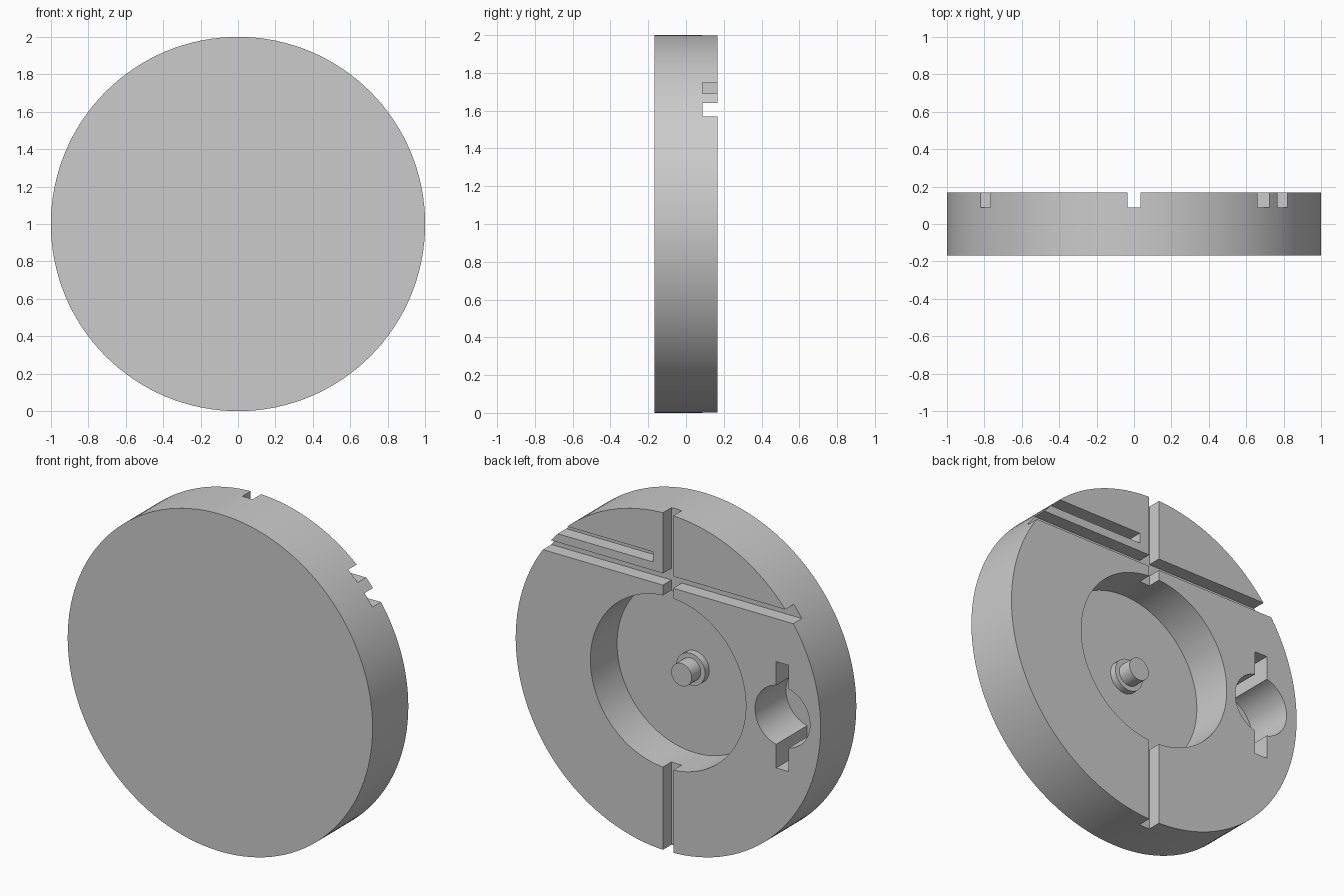
import bpy
from math import pi, radians
from mathutils import Matrix, Vector

if "Cube" in bpy.data.objects:
    bpy.data.objects.remove(bpy.data.objects["Cube"])

HALF = 0.1675        # half the disc thickness
BACK = HALF + 0.05   # cutters overshoot the back face

grey = bpy.data.materials.new("plain_grey")
grey.use_nodes = True
colour = (0.6, 0.6, 0.6, 1)
grey.diffuse_color = colour
grey.node_tree.nodes["Principled BSDF"].inputs["Base Color"].default_value = colour


def cylinder(name, radius, y0, y1, x=0, sides=128):
    """Cylinder along y, centred at height 1."""
    bpy.ops.mesh.primitive_cylinder_add(vertices=sides, radius=radius, depth=y1 - y0)
    ob = bpy.context.object
    ob.name = name
    ob.data.transform(Matrix.Translation((x, (y0 + y1) / 2, 1)) @ Matrix.Rotation(pi / 2, 4, "X"))
    ob.data.materials.append(grey)
    return ob


def box(name, low, high):
    """Box between two opposite corners."""
    bpy.ops.mesh.primitive_cube_add(size=1)
    ob = bpy.context.object
    ob.name = name
    low, high = Vector(low), Vector(high)
    size = high - low
    ob.data.transform(Matrix.Translation((low + high) / 2) @ Matrix.Diagonal((*size, 1)))
    ob.data.materials.append(grey)
    return ob


def smooth(ob):
    bpy.ops.object.select_all(action="DESELECT")
    ob.select_set(True)
    bpy.context.view_layer.objects.active = ob
    bpy.ops.object.shade_smooth_by_angle(angle=radians(30))


# Main disc
disc = cylinder("disc_body", 1, -HALF, HALF)

# Recesses in the back: round pocket, grooves, keyhole
groove = HALF - 0.08
pocket = HALF - 0.25
deep = HALF - 0.29
cutters = [
    cylinder("pocket_cutter", 0.51, pocket, BACK),
    box("vertical_groove_cutter", (-0.034, groove, -0.1), (0.034, BACK, 2.1)),
    box("long_groove_cutter", (-1.1, groove, 1.57), (1.1, BACK, 1.64)),
    box("short_groove_cutter", (0.1, groove, 1.69), (1.1, BACK, 1.75)),
    cylinder("keyhole_cutter", 0.18, deep, BACK, x=-0.75, sides=64),
    box("keyhole_slot_cutter", (-0.791, deep, 0.685), (-0.709, BACK, 1.315)),
]
for cutter in cutters:
    bpy.ops.object.select_all(action="DESELECT")
    disc.select_set(True)
    bpy.context.view_layer.objects.active = disc
    mod = disc.modifiers.new(cutter.name, "BOOLEAN")
    mod.operation = "DIFFERENCE"
    mod.solver = "EXACT"
    mod.object = cutter
    bpy.ops.object.modifier_apply(modifier=mod.name)
    bpy.data.objects.remove(cutter)
smooth(disc)

# Centre peg with its collar on the pocket floor
smooth(cylinder("peg_collar", 0.095, pocket - 0.02, pocket + 0.04, sides=48))
smooth(cylinder("centre_peg", 0.067, pocket - 0.02, HALF - 0.125, sides=48))
